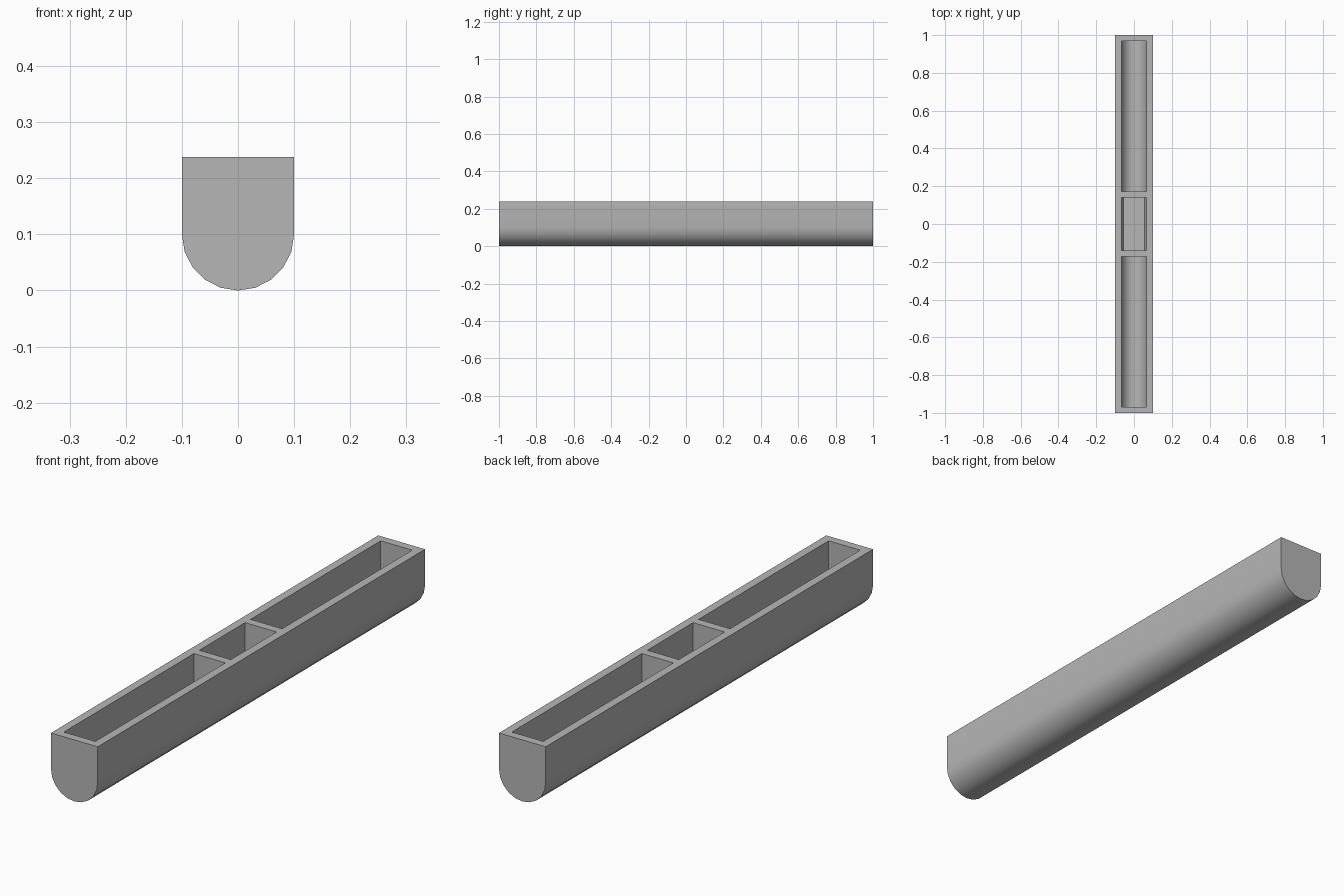
import bpy, bmesh
from math import sin, cos, pi, radians

cube = bpy.data.objects.get("Cube")
if cube:
    bpy.data.objects.remove(cube, do_unlink=True)

HEIGHT = 0.238
AXIS_Z = 0.1      # height of the round bottom's centre line
OUTER, INNER = 0.1, 0.0675
SIDES = 10        # segments in the half round bottom

grey = bpy.data.materials.new("plain grey")
grey.use_nodes = True
grey.diffuse_color = (0.47, 0.47, 0.47, 1)
grey.node_tree.nodes["Principled BSDF"].inputs["Base Color"].default_value = grey.diffuse_color


def u_prism(name, radius, top, y0, y1, skip=0):
    """Round-bottomed bar along y; skip leaves out the lowest points for a flat floor."""
    steps = [i for i in range(SIDES + 1) if abs(i - SIDES / 2) >= skip]
    profile = [(-radius, top)]
    profile += [(-radius * cos(pi * i / SIDES), AXIS_Z - radius * sin(pi * i / SIDES)) for i in steps]
    profile += [(radius, top)]
    bm = bmesh.new()
    face = bm.faces.new([bm.verts.new((x, y0, z)) for x, z in profile])
    new = bmesh.ops.extrude_face_region(bm, geom=[face])["geom"]
    bmesh.ops.translate(bm, vec=(0, y1 - y0, 0),
                        verts=[g for g in new if isinstance(g, bmesh.types.BMVert)])
    bmesh.ops.recalc_face_normals(bm, faces=bm.faces)
    mesh = bpy.data.meshes.new(name)
    bm.to_mesh(mesh)
    bm.free()
    mesh.materials.append(grey)
    obj = bpy.data.objects.new(name, mesh)
    bpy.context.collection.objects.link(obj)
    return obj


# Solid body
trough = u_prism("trough", OUTER, HEIGHT, -1, 1)

# Two long round-floored compartments and a short flat-floored one
cutters = [
    u_prism("back_cutter", INNER, HEIGHT + 0.1, 0.173, 0.968),
    u_prism("front_cutter", INNER, HEIGHT + 0.1, -0.968, -0.173),
    u_prism("middle_cutter", INNER, HEIGHT + 0.1, -0.14, 0.14, skip=3),
]
bpy.context.view_layer.objects.active = trough
for cutter in cutters:
    cutter.hide_render = True
    cut = trough.modifiers.new(cutter.name, 'BOOLEAN')
    cut.operation = 'DIFFERENCE'
    cut.solver = 'EXACT'
    cut.object = cutter
    bpy.ops.object.modifier_apply(modifier=cut.name)
for cutter in cutters:
    bpy.data.objects.remove(cutter, do_unlink=True)

# Smooth the rounded bottoms, keep the rims sharp
bpy.ops.object.select_all(action='DESELECT')
trough.select_set(True)
bpy.ops.object.shade_smooth_by_angle(angle=radians(30))
